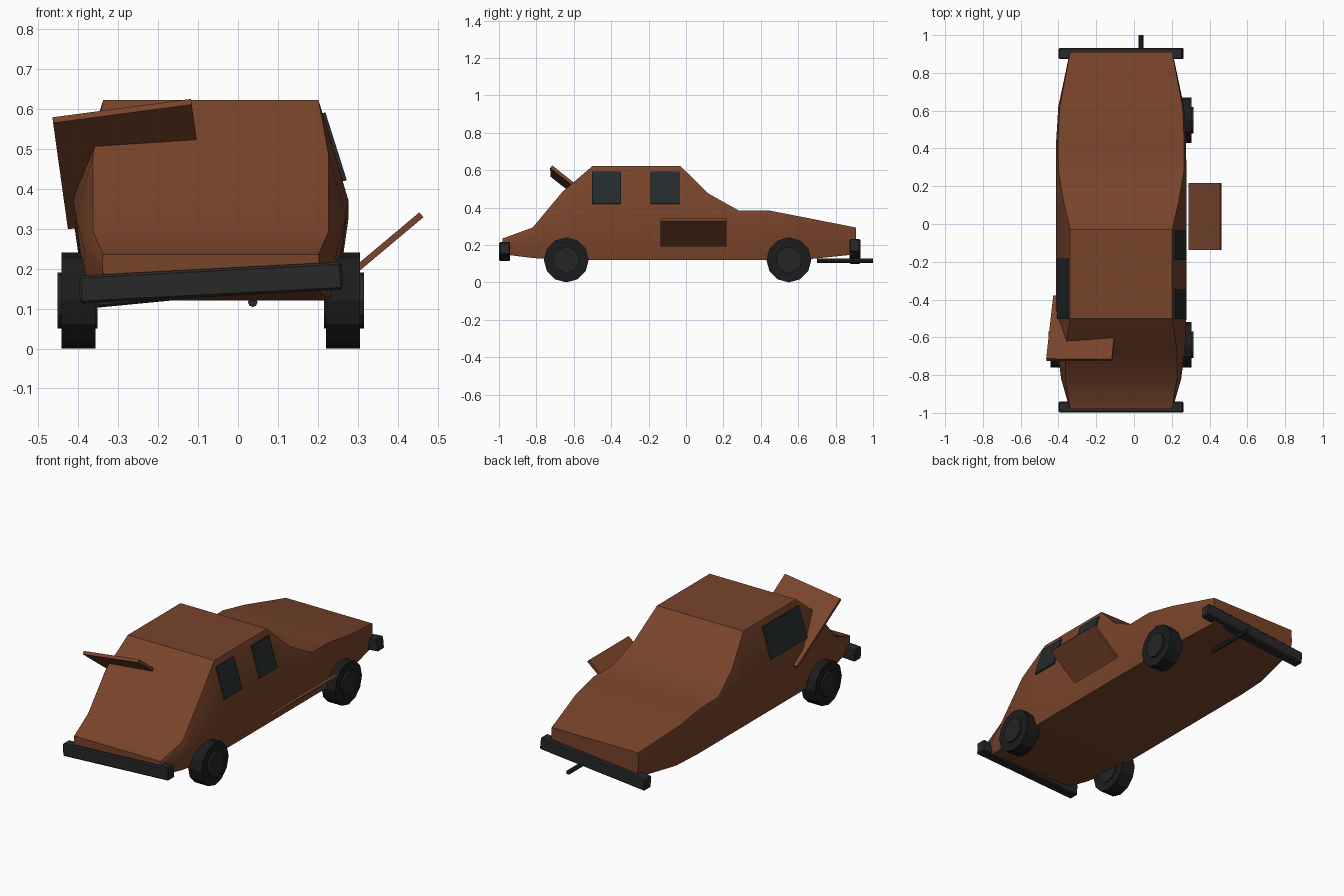
import bpy, bmesh
from math import radians, pi
from mathutils import Matrix, Vector

if "Cube" in bpy.data.objects:
    bpy.data.objects.remove(bpy.data.objects["Cube"])

CX = -0.068  # body centreline


def material(name, rgb):
    m = bpy.data.materials.new(name)
    m.diffuse_color = (*rgb, 1)
    m.use_nodes = True
    m.node_tree.nodes["Principled BSDF"].inputs["Base Color"].default_value = m.diffuse_color
    return m


rust = material("rust", (0.19, 0.058, 0.024))
rubber = material("rubber", (0.012, 0.012, 0.013))
hub_mat = material("hub_dark", (0.018, 0.018, 0.019))
trim = material("dark_trim", (0.021, 0.021, 0.022))
glass = material("dark_glass", (0.018, 0.023, 0.026))


def finish(name, bm, mat, matrix=Matrix(), smooth=None):
    bmesh.ops.recalc_face_normals(bm, faces=bm.faces)
    mesh = bpy.data.meshes.new(name)
    bm.to_mesh(mesh)
    bm.free()
    ob = bpy.data.objects.new(name, mesh)
    bpy.context.collection.objects.link(ob)
    ob.matrix_world = matrix
    mesh.materials.append(mat)
    if smooth:
        bpy.ops.object.select_all(action='DESELECT')
        bpy.context.view_layer.objects.active = ob
        ob.select_set(True)
        bpy.ops.object.shade_smooth_by_angle(angle=radians(smooth))
    return ob


def box(name, size, loc, mat, rot=Matrix(), bevel=0):
    bm = bmesh.new()
    bmesh.ops.create_cube(bm, size=1)
    bmesh.ops.scale(bm, vec=size, verts=bm.verts)
    if bevel:
        bmesh.ops.bevel(bm, geom=bm.edges[:], offset=bevel, segments=1, affect='EDGES')
    return finish(name, bm, mat, Matrix.Translation(loc) @ rot)


def cylinder(name, radius, depth, loc, axis, mat, sides=12, bevel=0):
    bm = bmesh.new()
    bmesh.ops.create_cone(bm, cap_ends=True, segments=sides, radius1=radius,
                          radius2=radius, depth=depth)
    if bevel:
        rims = [e for e in bm.edges if abs(e.verts[0].co.z - e.verts[1].co.z) < 1e-5]
        bmesh.ops.bevel(bm, geom=rims, offset=bevel, segments=1, affect='EDGES')
    rot = Matrix.Rotation(pi / 2, 4, 'Y' if axis == 'X' else 'X')
    return finish(name, bm, mat, Matrix.Translation(loc) @ rot)


# Body: loft of cross-sections
# y, bottom z, belt z, top z, bottom half width, belt half width, top half width
sections = [
    (-0.98, 0.15, 0.20, 0.235, 0.26, 0.272, 0.27),
    (-0.82, 0.13, 0.25, 0.293, 0.29, 0.318, 0.295),
    (-0.66, 0.12, 0.33, 0.485, 0.31, 0.338, 0.295),
    (-0.50, 0.12, 0.37, 0.622, 0.315, 0.345, 0.27),
    (-0.03, 0.12, 0.37, 0.622, 0.315, 0.345, 0.27),
    (0.12, 0.12, 0.36, 0.475, 0.315, 0.345, 0.305),
    (0.28, 0.12, 0.33, 0.385, 0.315, 0.345, 0.332),
    (0.44, 0.12, 0.32, 0.385, 0.315, 0.344, 0.334),
    (0.62, 0.12, 0.29, 0.35, 0.305, 0.333, 0.325),
    (0.91, 0.15, 0.22, 0.293, 0.26, 0.272, 0.27),
]
bm = bmesh.new()
rings = []
for y, zb, zm, zt, wb, wm, wt in sections:
    half = [(wb, zb), (wm, zm), (wt, zt)]
    outline = half + [(-w, z) for w, z in reversed(half)]
    rings.append([bm.verts.new((CX + x, y, z)) for x, z in outline])
for a, b in zip(rings, rings[1:]):
    for i in range(6):
        j = (i + 1) % 6
        bm.faces.new((a[i], a[j], b[j], b[i]))
bm.faces.new(rings[0])
bm.faces.new(rings[-1])
finish("body", bm, rust, smooth=32)

# Wheels: the rear left one is missing
for label, side, y in (("front_right", 1, -0.64), ("rear_right", 1, 0.55),
                       ("front_left", -1, -0.64)):
    x = CX + side * 0.331
    cylinder(label + "_tyre", 0.12, 0.085, (x, y, 0.12), 'X', rubber)
    cylinder(label + "_hub", 0.07, 0.1, (x + side * 0.003, y, 0.12), 'X', hub_mat)

# Crooked bumpers
for label, y, tilt in (("front", -0.97, -3), ("rear", 0.903, -5.5)):
    box(label + "_bumper", (0.66, 0.058, 0.07), (CX, y, 0.165), trim,
        Matrix.Rotation(radians(tilt), 4, 'Y'), bevel=0.006)

# Side windows, leaning with the cabin sides
for label, side, y, length in (("front_right", 1, -0.425, 0.155),
                               ("rear_right", 1, -0.112, 0.155),
                               ("left", -1, -0.342, 0.32)):
    box(label + "_window", (0.012, length, 0.178), (CX + side * 0.308, y, 0.505),
        glass, Matrix.Rotation(radians(-17.5 * side), 4, 'Y'))

# Sprung-open bonnet panel, knocked to one side
u = Vector((0.345, 0, 0.045)).normalized()
v = Vector((0.04, 0.34, -0.27)).normalized()
tilt = Matrix((u, v, u.cross(v))).transposed().to_4x4()
box("loose_bonnet", (0.35, 0.43, 0.018), (-0.272, -0.552, 0.462), rust, tilt)

# Door panel hanging off the right side
box("hanging_door", (0.215, 0.355, 0.016), (0.377, 0.04, 0.266), rust,
    Matrix.Rotation(radians(-40), 4, 'Y'))

# Exhaust pipe
cylinder("exhaust_pipe", 0.012, 0.3, (0.037, 0.85, 0.116), 'Y', trim, sides=8)
